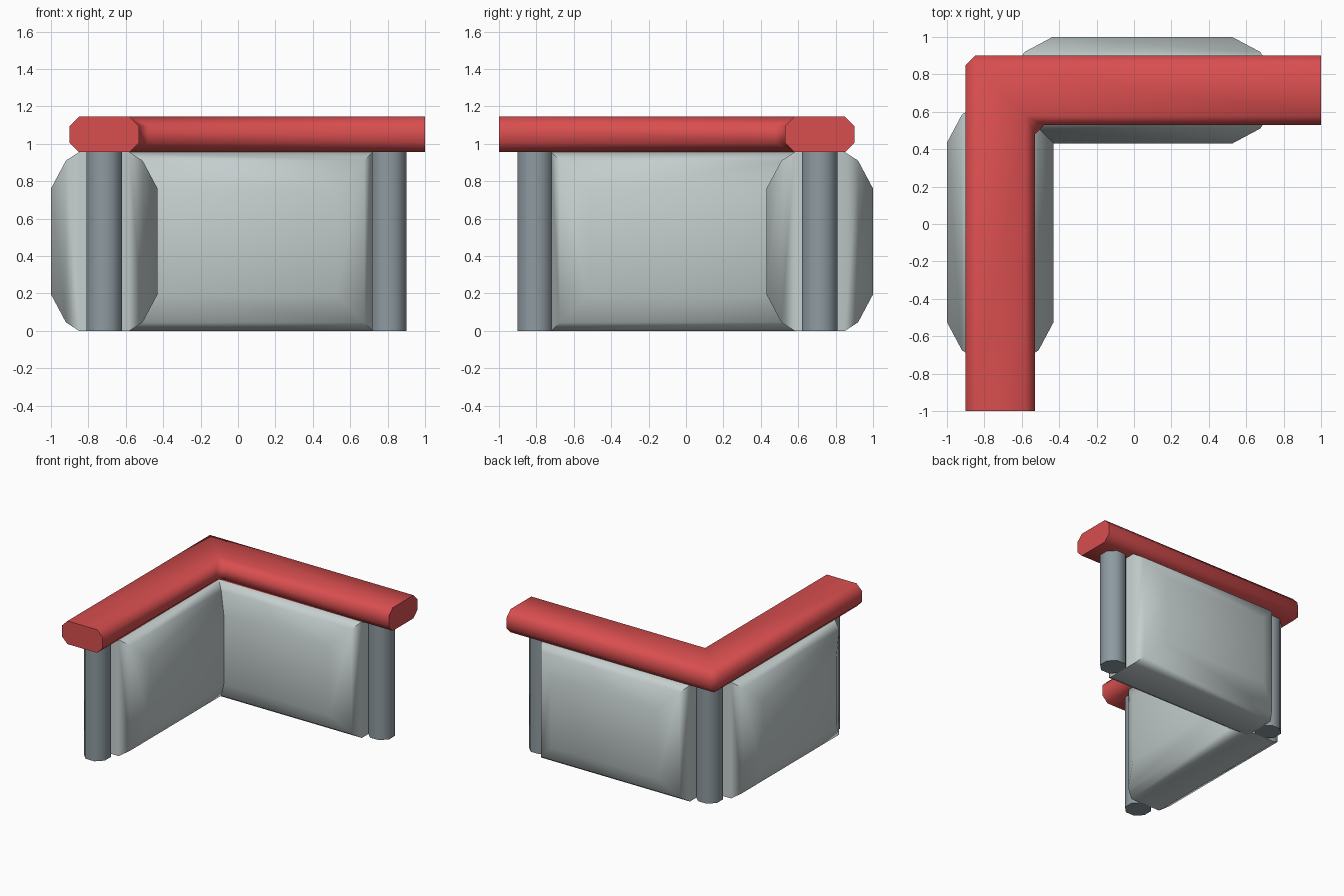
import bpy, bmesh, math

if "Cube" in bpy.data.objects:
    bpy.data.objects.remove(bpy.data.objects["Cube"])

C = 0.715          # distance of the arm centre lines from the origin
RAIL_Z = 0.955     # underside of the rail


def material(name, rgb):
    m = bpy.data.materials.new(name)
    m.diffuse_color = (*rgb, 1)
    m.use_nodes = True
    m.node_tree.nodes["Principled BSDF"].inputs["Base Color"].default_value = m.diffuse_color
    return m


RED = material("rail red", (0.69, 0.076, 0.078))
LIGHT = material("panel light grey", (0.55, 0.61, 0.61))
DARK = material("post steel grey", (0.27, 0.325, 0.355))


def finish(name, bm, mat, angle):
    bmesh.ops.remove_doubles(bm, verts=bm.verts, dist=0.0005)
    bmesh.ops.recalc_face_normals(bm, faces=bm.faces)
    me = bpy.data.meshes.new(name)
    bm.to_mesh(me)
    bm.free()
    me.materials.append(mat)
    ob = bpy.data.objects.new(name, me)
    bpy.context.collection.objects.link(ob)
    bpy.ops.object.select_all(action='DESELECT')
    ob.select_set(True)
    bpy.context.view_layer.objects.active = ob
    bpy.ops.object.shade_smooth_by_angle(angle=math.radians(angle))
    return ob


def loft(rings):
    """Join closed rings of points with quads and cap both ends."""
    bm = bmesh.new()
    vs = [[bm.verts.new(p) for p in r] for r in rings]
    n = len(vs[0])
    for a, b in zip(vs, vs[1:]):
        for i in range(n):
            j = (i + 1) % n
            bm.faces.new((a[i], a[j], b[j], b[i]))
    bm.faces.new(vs[0])
    bm.faces.new(vs[-1])
    return bm


def swap(p):
    """Mirror a point of the left arm onto the back arm."""
    return (-p[1], -p[0], p[2])


# Rail: chamfered section swept round the corner, d is the outward offset
H, B, T = 0.185, 0.05, 0.19
section = [(H, B), (H, T - B), (H - B, T), (B - H, T),
           (-H, T - B), (-H, B), (B - H, 0), (H - B, 0)]
start, bend = [], []
for d, z in section:
    o = C + d
    cut = B if abs(d) == H else 0      # clipped corner on the side walls
    start.append((-o, -1, RAIL_Z + z))
    bend.append((-o, o - cut, RAIL_Z + z))
finish("rail", loft([start, bend, [swap(p) for p in bend],
                     [swap(p) for p in start]]), RED, 50)

# Cushioned panels: stacked rectangles, (half thickness, inset)
layers = [(-0.285, 0.195), (-0.205, 0.045), (-0.135, 0),
          (0.135, 0), (0.205, 0.045), (0.285, 0.195)]
panel = []
for t, s in layers:
    y0, y1, z0, z1 = -0.72 + s, 0.63 - s, s, RAIL_Z - s
    panel.append([(-C + t, y, z) for y, z in
                  ((y0, z0), (y1, z0), (y1, z1), (y0, z1))])
finish("left_panel", loft(panel), LIGHT, 42)
finish("back_panel", loft([[swap(p) for p in r] for r in panel]), LIGHT, 42)

# Eight-sided posts at both ends and the corner
R = 0.095 / math.cos(math.pi / 8)
for name, x, y in (("front_post", -C, -0.805), ("corner_post", -C, C),
                   ("right_post", 0.805, C)):
    rings = [[(x + R * math.cos((i + 0.5) * math.pi / 4),
               y + R * math.sin((i + 0.5) * math.pi / 4), z)
              for i in range(8)] for z in (0, RAIL_Z)]
    finish(name, loft(rings), DARK, 50)
